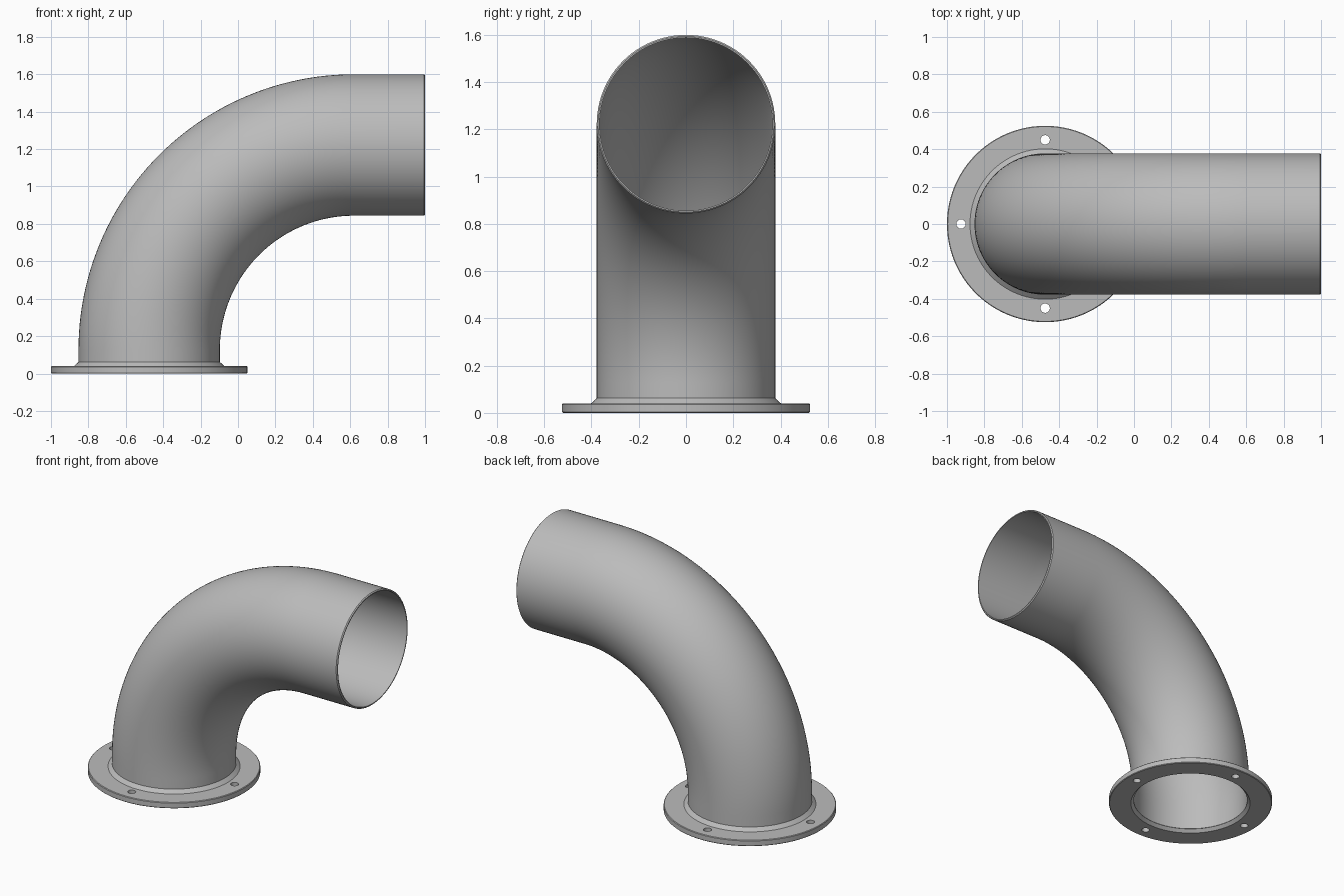
import bpy, bmesh, math
from mathutils import Matrix, Vector

cube = bpy.data.objects.get("Cube")
if cube:
    bpy.data.objects.remove(cube, do_unlink=True)

BASE_X, BEND, OUTER, INNER = -0.475, 1.095, 0.378, 0.366
BEND_X = BASE_X + BEND
AXIS_Z = 1.222
BEND_Z = AXIS_Z - BEND
SIDES = 96

steel = bpy.data.materials.new("grey steel")
steel.use_nodes = True
GREY = (0.5, 0.5, 0.5, 1)
steel.diffuse_color = GREY
steel.node_tree.nodes["Principled BSDF"].inputs["Base Color"].default_value = GREY


def loft(name, stations):
    """Closed skin through rings given as (centre, tilt about y, radius)."""
    bm = bmesh.new()
    rings = []
    for centre, tilt, r in stations:
        turn = Matrix.Rotation(tilt, 3, 'Y')
        angles = [math.tau * i / SIDES for i in range(SIDES)]
        rings.append([bm.verts.new(centre + turn @ Vector((r * math.cos(a), r * math.sin(a), 0)))
                      for a in angles])
    for k, ring in enumerate(rings):
        nxt = rings[(k + 1) % len(rings)]
        for i in range(SIDES):
            j = (i + 1) % SIDES
            bm.faces.new((ring[i], ring[j], nxt[j], nxt[i]))
    bmesh.ops.recalc_face_normals(bm, faces=bm.faces)
    mesh = bpy.data.meshes.new(name)
    bm.to_mesh(mesh)
    bm.free()
    mesh.materials.append(steel)
    obj = bpy.data.objects.new(name, mesh)
    bpy.context.collection.objects.link(obj)
    return obj


def activate(obj):
    bpy.ops.object.select_all(action='DESELECT')
    obj.select_set(True)
    bpy.context.view_layer.objects.active = obj


# Pipe elbow: short riser, quarter bend, straight outlet
def bend_rings(r, steps=48):
    rings = []
    for i in range(steps + 1):
        a = math.pi / 2 * i / steps
        centre = Vector((BEND_X - BEND * math.cos(a), 0, BEND_Z + BEND * math.sin(a)))
        rings.append((centre, a, r))
    return rings


def foot(r):
    return (Vector((BASE_X, 0, 0.022)), 0, r)


def mouth(x, r):
    return (Vector((x, 0, AXIS_Z)), math.pi / 2, r)


outside = [foot(OUTER)] + bend_rings(OUTER) + [mouth(0.994, OUTER), mouth(1, OUTER - 0.006)]
inside = [mouth(1, INNER)] + bend_rings(INNER)[::-1] + [foot(INNER)]
pipe = loft("pipe_elbow", outside + inside)

# Base flange with weld collar and chamfered rims
profile = [(0.365, 0.02), (0.384, 0), (0.521, 0), (0.525, 0.004), (0.525, 0.036),
           (0.521, 0.04), (0.402, 0.04), (OUTER, 0.062), (0.371, 0.062), (0.371, 0.02)]
flange = loft("base_flange", [(Vector((BASE_X, 0, z)), 0, r) for r, z in profile])

# Four bolt holes
for k in range(4):
    a = k * math.pi / 2
    bpy.ops.mesh.primitive_cylinder_add(
        vertices=24, radius=0.025, depth=0.2,
        location=(BASE_X + 0.45 * math.cos(a), 0.45 * math.sin(a), 0.02))
    cutter = bpy.context.object
    cutter.name = "bolt_hole_cutter"
    cutter.hide_render = True
    cutter.data.materials.append(steel)
    activate(flange)
    cut = flange.modifiers.new("bolt_hole", 'BOOLEAN')
    cut.operation, cut.solver, cut.object = 'DIFFERENCE', 'EXACT', cutter
    bpy.ops.object.modifier_apply(modifier=cut.name)
    bpy.data.objects.remove(cutter, do_unlink=True)

for obj in (pipe, flange):
    activate(obj)
    bpy.ops.object.shade_smooth_by_angle(angle=math.radians(30))
